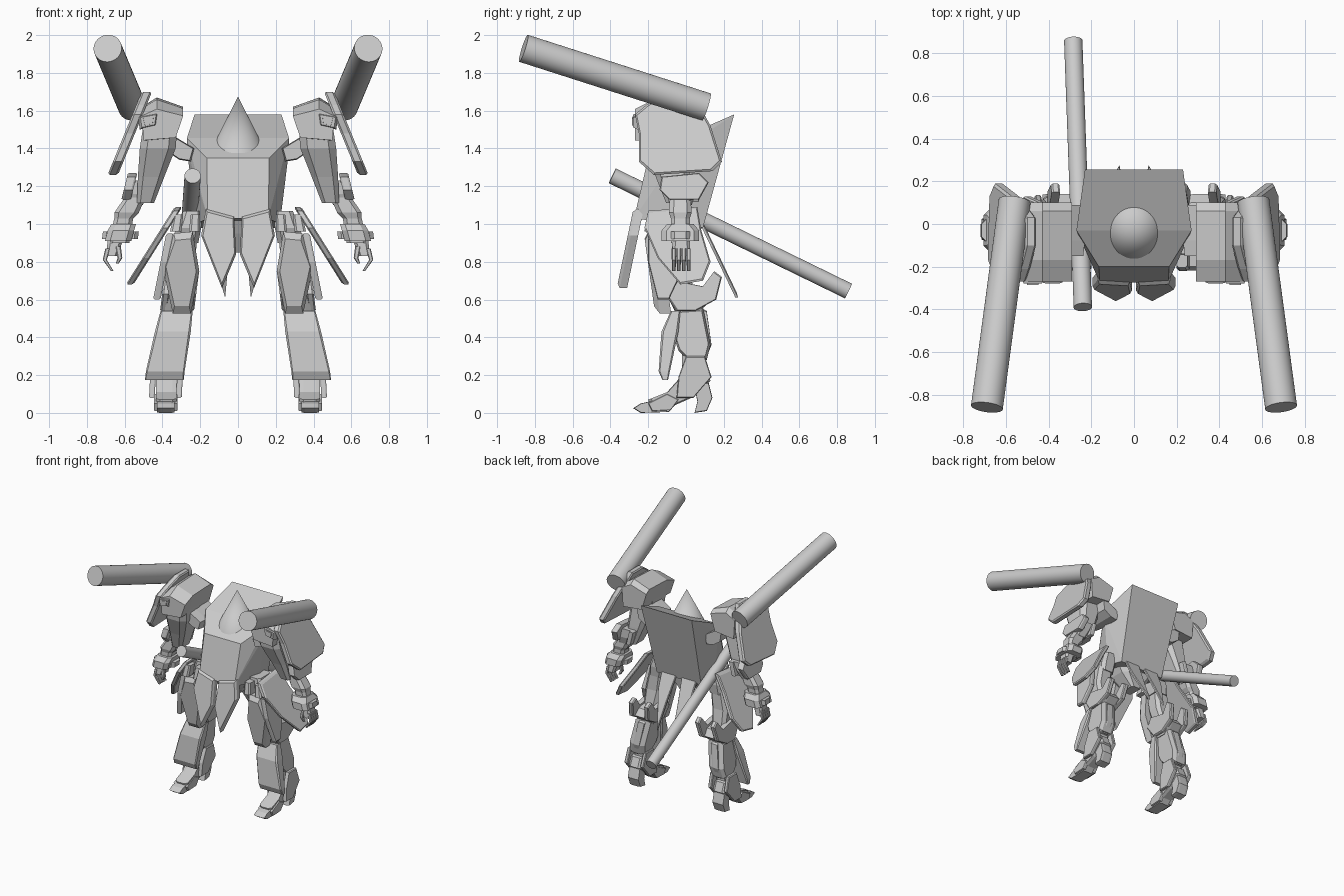
import bpy, bmesh
from mathutils import Vector


def finish(name, bm, mirror=True):
    bmesh.ops.recalc_face_normals(bm, faces=bm.faces)
    me = bpy.data.meshes.new(name)
    bm.to_mesh(me)
    bm.free()
    ob = bpy.data.objects.new(name, me)
    bpy.context.collection.objects.link(ob)
    if mirror:
        ob.modifiers.new("Mirror", 'MIRROR')
    return ob


def skin(name, rings, mirror=True):
    """Join rings of equal length into a closed solid."""
    bm = bmesh.new()
    vs = [[bm.verts.new(p) for p in r] for r in rings]
    n = len(vs[0])
    for a, b in zip(vs, vs[1:]):
        for i in range(n):
            bm.faces.new((a[i], a[(i + 1) % n], b[(i + 1) % n], b[i]))
    bm.faces.new(vs[0])
    bm.faces.new(vs[-1])
    return finish(name, bm, mirror)


def scaled(pts, s):
    ca = sum(p[0] for p in pts) / len(pts)
    cb = sum(p[1] for p in pts) / len(pts)
    return [(ca + (a - ca) * s, cb + (b - cb) * s) for a, b in pts]


def side(name, pts, x0, x1, lean=0.0, z0=0.0, rim=0.95):
    """Plate from a (y, z) outline, x leaning with height, chamfered faces."""
    def ring(x, s):
        return [(x + lean * (z - z0), y, z) for y, z in scaled(pts, s)]
    d = (x1 - x0) * .2
    return skin(name, [ring(x0, rim), ring(x0 + d, 1), ring(x1 - d, 1), ring(x1, rim)])


def front(name, pts, y0, y1, lean=0.0, z0=0.0, rim=0.9, mirror=True):
    """Plate from an (x, z) outline, y leaning with height, chamfered front (y1)."""
    def ring(y, s):
        return [(x, y + lean * (z - z0), z) for x, z in scaled(pts, s)]
    return skin(name, [ring(y0, 1), ring(y0 + (y1 - y0) * .7, 1), ring(y1, rim)], mirror)


def loft(name, secs, ch=0.2, mirror=True):
    """Chamfered box through sections (x, y, z, width, depth)."""
    rings = []
    for x, y, z, w, d in secs:
        c = min(w, d) * ch
        a, b = w / 2, d / 2
        rings.append([(x + u, y + v, z) for u, v in (
            (a, b - c), (a - c, b), (c - a, b), (-a, b - c),
            (-a, c - b), (c - a, -b), (a - c, -b), (a, c - b))])
    return skin(name, rings, mirror)


def rod(name, p, q, r0, r1):
    p, q = Vector(p), Vector(q)
    bpy.ops.mesh.primitive_cone_add(vertices=48, radius1=r0, radius2=r1, depth=(q - p).length,
                                    location=(p + q) / 2)
    ob = bpy.context.object
    ob.name = name
    ob.rotation_euler = (q - p).to_track_quat('Z', 'Y').to_euler()
    bpy.ops.object.shade_smooth_by_angle()


# Torso: sloped-top tapered block with a cone head
half_top = [(.23, .255, 1.58), (.27, -.03, 1.455), (.165, -.2, 1.35)]
half_low = [(.27, -.03, 1.39), (.20, .09, .98), (.222, -.05, 1.0), (.16, -.275, 1.03)]
bm = bmesh.new()
for x, y, z in half_top + half_low:
    bm.verts.new((x, y, z))
    bm.verts.new((-x, y, z))
bmesh.ops.convex_hull(bm, input=bm.verts)
bmesh.ops.delete(bm, geom=[v for v in bm.verts if not v.link_faces], context='VERTS')
finish("torso", bm, False)
rod("head_cone", (0, -.01, 1.375), (0, -.01, 1.675), .152, 0)
loft("pelvis", [(0, -.07, 1.05, .36, .26), (0, -.05, .95, .26, .2), (0, -.03, .85, .08, .12)], mirror=False)

# Cannons and rear-pointing rod
for s, n in ((1, "left"), (-1, "right")):
    rod("shoulder_cannon_" + n, (s * .56, .107, 1.62), (s * .69, -.86, 1.93), .075, .075)
rod("hip_rod", (-.24, -.39, 1.255), (-.285, .86, .645), .043, .043)

# Shoulder: block sloping down towards the front, framed vent, outer shield
block = [(.29, 1.62), (.43, 1.67), (.51, 1.62), (.50, 1.44), (.33, 1.46)]
skin("pauldron", [[(x, y, 1.45 + (z - 1.45) * k) for x, z in block]
                  for y, k in ((.10, .85), (.06, 1), (-.17, .95), (-.27, .72))])
front("shoulder_vent", [(.42, 1.59), (.53, 1.57), (.52, 1.50), (.43, 1.52)], -.2, -.28, rim=.75)
front("vent_core", [(.445, 1.57), (.505, 1.56), (.495, 1.52), (.45, 1.53)], -.2, -.285)
front("shoulder_axle", [(.23, 1.40), (.33, 1.46), (.38, 1.46), (.37, 1.38), (.31, 1.34), (.25, 1.33)], .09, -.15)
side("shoulder_shield", [(-.27, 1.58), (-.21, 1.63), (-.1, 1.70), (.03, 1.70), (.13, 1.52), (.19, 1.33),
                         (.14, 1.28), (-.17, 1.26), (-.25, 1.33), (-.25, 1.48)], .455, .51, -.41, 1.70)

# Arm
loft("upper_arm", [(.41, -.12, 1.53, .18, .25), (.425, -.11, 1.40, .19, .24), (.46, -.07, 1.25, .14, .18),
                   (.49, -.04, 1.11, .09, .13)])
side("elbow_guard", [(-.13, 1.25), (.07, 1.27), (.12, 1.22), (.07, 1.13), (-.09, 1.13), (-.14, 1.18)],
     .55, .60, -.25, 1.2)
side("elbow_inner", [(-.1, 1.23), (.07, 1.23), (.07, 1.12), (-.09, 1.12)], .44, .475, -.25, 1.2)
loft("elbow_joint", [(.50, -.02, 1.23, .13, .14), (.535, -.02, 1.16, .13, .14), (.55, -.02, 1.10, .09, .1)])
loft("forearm", [(.545, -.03, 1.14, .11, .11), (.59, -.03, 1.06, .13, .12), (.605, -.03, 1.03, .10, .1),
                 (.63, -.03, .90, .11, .1)])
loft("wrist_cuff", [(.605, -.03, 1.0, .13, .14), (.62, -.03, .965, .14, .2), (.635, -.03, .91, .14, .2)])
loft("wrist_band", [(.62, -.03, .96, .19, .1), (.625, -.03, .92, .19, .1)])
loft("palm", [(.65, -.025, .91, .08, .09), (.67, -.025, .83, .06, .10)])
for i in range(4):
    y = -.064 + i * .026
    loft(f"finger_{i + 1}", [(.69, y, .87, .025, .022), (.705, y, .81, .022, .022), (.665, y, .75, .014, .018)])
loft("thumb", [(.635, -.06, .88, .03, .03), (.625, -.065, .82, .025, .025), (.64, -.06, .79, .015, .02)])

# Skirt armour
front("front_skirt", [(.02, 1.04), (.17, 1.08), (.195, .94), (.085, .66), (.01, .84)], -.23, -.285, .21, 1.05)
front("rear_skirt", [(.02, 1.03), (.16, 1.03), (.15, .88), (.068, .61), (.05, .80)], .06, .08, -.48, 1.03)
side("side_skirt", [(-.2, 1.07), (.06, 1.09), (.08, .97), (.13, .80), (.09, .70), (-.03, .68), (-.15, .82),
                    (-.22, .98)], .295, .335, -.63, 1.09)
loft("hip_joint", [(.24, -.06, 1.07, .10, .16), (.26, -.06, .98, .13, .18), (.27, -.05, .90, .12, .14)])
for i in range(2):
    loft(f"hip_block_{i + 1}", [(.225 + i * .09, -.17, 1.05, .05, .07), (.23 + i * .1, -.18, .96, .06, .08)])

# Thigh and knee
front("thigh_armour", [(.24, .96), (.34, .95), (.40, .78), (.345, .525), (.25, .525), (.205, .75)],
      -.11, -.195, -.14, .75, .82)
side("thigh_outer", [(-.2, .95), (-.06, .94), (-.02, .75), (-.09, .60), (-.15, .60), (-.2, .8)],
     .35, .39, -.2, .9)
loft("thigh_frame", [(.27, -.06, .98, .12, .14), (.30, -.05, .78, .14, .13), (.315, -.01, .60, .11, .12)])
for x, n in ((.245, "inner"), (.385, "outer")):
    side(f"knee_wing_{n}", [(-.11, .63), (-.06, .70), (.09, .67), (.15, .75), (.19, .72), (.16, .60), (.05, .54),
                            (-.05, .54)], x - .02, x + .02, -.13, .6)
side("knee_core", [(-.1, .62), (-.05, .68), (.10, .65), (.14, .60), (.05, .52), (-.05, .52)], .25, .38, -.13, .6)

# Shin and calf
loft("shin_guard", [(.325, -.055, .54, .17, .05), (.345, -.085, .43, .19, .09), (.385, -.115, .22, .205, .06),
                    (.39, -.11, .175, .205, .03)], .12)
side("calf", [(-.05, .55), (.09, .56), (.13, .36), (.11, .28), (.03, .26), (-.04, .33), (-.07, .42)],
     .26, .395, -.16, .55, .88)
side("calf_fin", [(.07, .56), (.11, .54), (.135, .36), (.10, .27), (.08, .38)], .30, .355, -.16, .55)
loft("ankle_post", [(.36, .03, .34, .12, .1), (.385, .03, .14, .10, .1)])

# Foot
for x, n in ((.312, "inner"), (.455, "outer")):
    side(f"ankle_guard_{n}", [(-.04, .19), (0, .30), (.10, .30), (.135, .19), (.10, .15), (.04, .08), (-.05, .08)],
         x - .015, x + .015, -.05, .1)
side("foot_upper", [(-.2, .07), (-.1, .11), (-.02, .2), (.03, .26), (.10, .24), (.13, .17), (.03, .08), (-.06, .04),
                    (-.19, .03)], .325, .435, 0, 0, .9)
side("toe", [(-.28, .025), (-.24, .05), (-.1, .08), (-.06, .04), (-.09, .005), (-.24, 0)], .335, .43)
for x, n in ((.335, "inner"), (.43, "outer")):
    side(f"toe_side_{n}", [(-.2, .05), (-.1, .1), (-.04, .07), (-.08, .015), (-.18, .01)], x - .015, x + .015)
side("heel", [(.04, .16), (.12, .16), (.14, .08), (.11, .01), (.045, 0), (.06, .06)], .335, .43)
